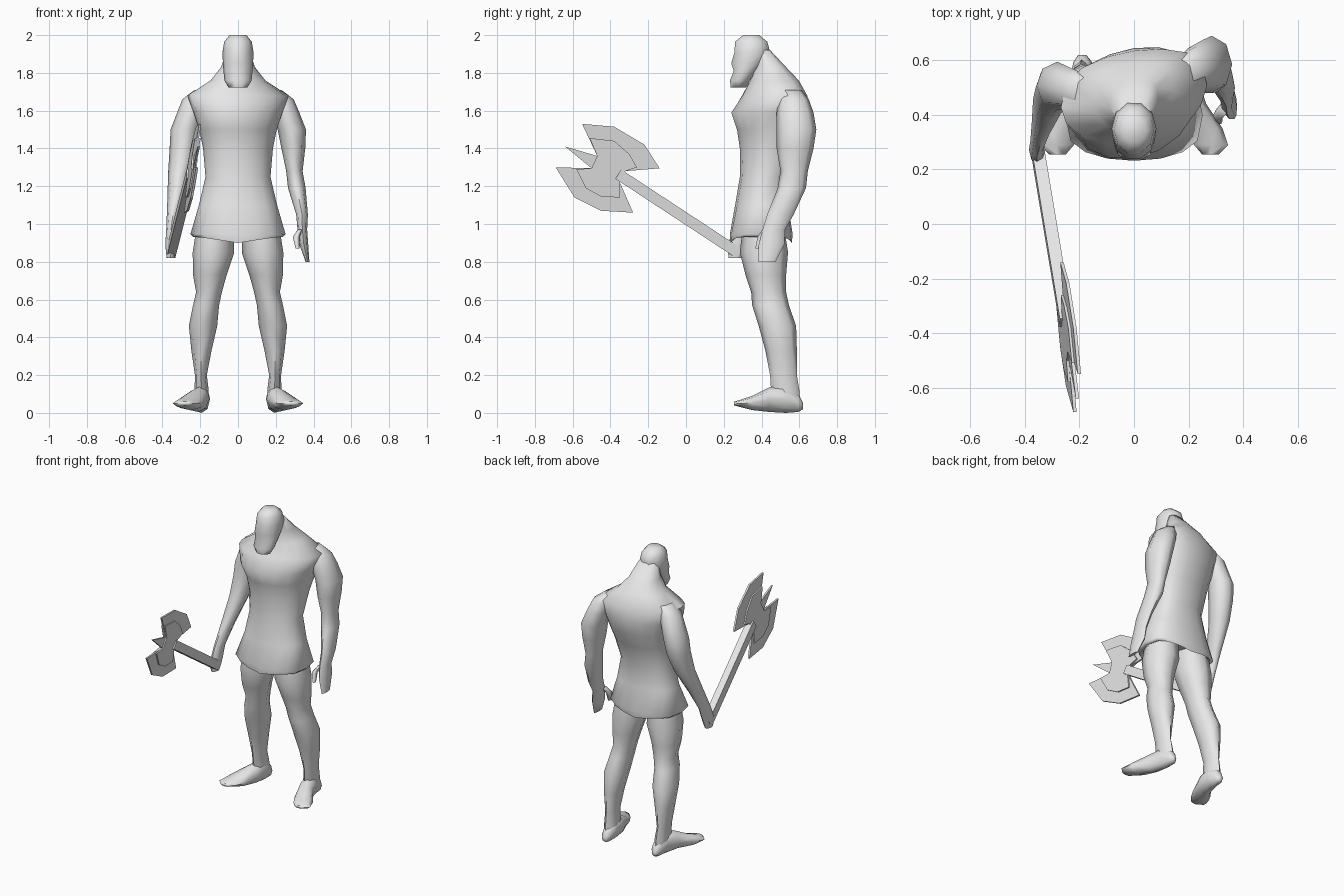
import bpy
import bmesh
from math import cos, sin, pi, radians
from mathutils import Vector

default_cube = bpy.data.objects.get("Cube")
if default_cube:
    bpy.data.objects.remove(default_cube, do_unlink=True)

# One plain grey for everything
grey = bpy.data.materials.new("plain grey")
grey.use_nodes = True
grey.diffuse_color = (0.8, 0.8, 0.8, 1)
grey.node_tree.nodes["Principled BSDF"].inputs["Base Color"].default_value = (0.8, 0.8, 0.8, 1)


def finish(name, bm, smooth_angle):
    """Turn a bmesh into a named, shaded object."""
    bmesh.ops.recalc_face_normals(bm, faces=bm.faces)
    mesh = bpy.data.meshes.new(name)
    bm.to_mesh(mesh)
    bm.free()
    mesh.materials.append(grey)
    obj = bpy.data.objects.new(name, mesh)
    bpy.context.collection.objects.link(obj)
    bpy.ops.object.select_all(action="DESELECT")
    obj.select_set(True)
    bpy.context.view_layer.objects.active = obj
    if smooth_angle:
        bpy.ops.object.shade_smooth_by_angle(angle=radians(smooth_angle))


def skin(name, rings, smooth_angle=70):
    """Bridge rings of points and cap both ends."""
    bm = bmesh.new()
    loops = [[bm.verts.new(p) for p in ring] for ring in rings]
    for lower, upper in zip(loops, loops[1:]):
        for i in range(len(lower)):
            j = (i + 1) % len(lower)
            bm.faces.new((lower[i], lower[j], upper[j], upper[i]))
    bm.faces.new(loops[0])
    bm.faces.new(loops[-1])
    finish(name, bm, smooth_angle)


def oval(a0, a1, b0, b1, sides, front=1, back=1):
    """Points of an oval that fills the given box; powers below 1 square off a half."""
    for i in range(sides):
        t = 2 * pi * i / sides
        s = sin(t)
        s = max(s, 0) ** back - max(-s, 0) ** front
        yield (a0 + a1) / 2 + (a1 - a0) / 2 * cos(t), (b0 + b1) / 2 + (b1 - b0) / 2 * s


def column(name, rows, sides=8, side=1):
    """Loft upright forms from rows of (z, x inner, x outer, y front, y back)."""
    skin(name, [
        [(side * x, y, z) for x, y in oval(x0, x1, y0, y1, sides)]
        for z, x0, x1, y0, y1 in rows])


# Torso with tunic: flat broad back, squared hem, left shoulder twisted back
torso_rows = [
    (0.98, .12, .32, .5),
    (0.9, .235, .235, .56),
    (0.945, .252, .232, .565),
    (1.1, .207, .26, .54),
    (1.25, .172, .285, .53),
    (1.4, .185, .285, .585),
    (1.5, .205, .27, .625),
    (1.59, .235, .24, .645),
    (1.68, .268, .3, .635),
    (1.76, .145, .34, .595),
    (1.83, .09, .35, .53),
    (1.92, .06, .36, .445),
]
torso_rings = []
for z, width, y0, y1 in torso_rows:
    front, back = (0.6, 0.6) if z < 1 else (1, 0.65)
    turn = 0.15 * min(1, max(0, (z - 1.1) / 0.5))
    rise = 0.03 if z == 0.9 else 0
    torso_rings.append([
        (x, y + turn * x, z + rise * min(1, abs(x) / 0.2))
        for x, y in oval(-width, width, y0, y1, 16, front, back)])
skin("torso_and_tunic", torso_rings)

# Head, with a nose ridge and jutting chin
head_rows = [
    (1.722, .05, .235, .32),
    (1.76, .072, .23, .34),
    (1.81, .077, .25, .38),
    (1.85, .08, .235, .42),
    (1.91, .082, .252, .45),
    (1.965, .073, .255, .435),
    (2.0, .045, .3, .39),
]
column("head", [(z, -w, w, y0, y1) for z, w, y0, y1 in head_rows], sides=10)

# Legs and feet, mirrored; each foot points outward
leg_rows = [
    (0.98, .02, .22, .3, .52),
    (0.85, .02, .24, .285, .54),
    (0.73, .06, .238, .315, .53),
    (0.64, .085, .222, .345, .53),
    (0.57, .1, .238, .35, .545),
    (0.46, .11, .26, .385, .583),
    (0.33, .14, .247, .42, .587),
    (0.2, .165, .228, .445, .587),
    (0.12, .155, .23, .45, .6),
    (0.05, .155, .225, .48, .605),
]
foot_rows = [
    (.62, .175, .205, .02, .05),
    (.595, .155, .222, .005, .1),
    (.53, .148, .235, 0, .15),
    (.44, .155, .265, .005, .135),
    (.35, .185, .325, .015, .09),
    (.29, .22, .345, .03, .07),
    (.255, .25, .31, .04, .06),
]
for label, side in (("left", 1), ("right", -1)):
    column(label + "_leg", leg_rows, side=side)
    skin(label + "_foot", [
        [(side * x, y, z) for x, z in oval(x0, x1, z0, z1, 8)]
        for y, x0, x1, z0, z1 in foot_rows])

# Left arm hangs behind the body, right arm reaches forward
column("left_arm", [
    (1.71, .15, .23, .51, .61),
    (1.66, .16, .295, .49, .65),
    (1.59, .18, .325, .48, .675),
    (1.5, .21, .36, .48, .69),
    (1.4, .23, .356, .48, .675),
    (1.28, .255, .342, .5, .645),
    (1.19, .265, .358, .485, .635),
    (1.05, .308, .37, .43, .57),
    (0.97, .315, .366, .405, .525),
    (0.89, .325, .372, .385, .52),
    (0.8, .358, .378, .385, .475),
])
column("left_thumb", [
    (0.97, .315, .345, .4, .45),
    (0.93, .29, .325, .375, .42),
    (0.87, .305, .325, .365, .395),
], sides=6)
column("right_arm", [
    (1.71, .15, .23, .44, .54),
    (1.66, .16, .295, .42, .57),
    (1.5, .205, .357, .42, .595),
    (1.4, .22, .362, .41, .58),
    (1.27, .25, .37, .385, .53),
    (1.1, .3, .375, .31, .43),
    (0.97, .33, .38, .25, .36),
    (0.89, .325, .385, .22, .325),
    (0.82, .335, .378, .225, .295),
], side=-1)


# Axe: every part lies in one slanted plane
def on_axe(y, z, offset=0):
    x = -0.355 - 0.086 * (y - 0.27) + 0.122 * (z - 0.84)
    return Vector((x + offset, y, z))


def plate(name, outline, thickness):
    """Flat plate cut to an outline in the axe plane."""
    skin(name, [[on_axe(y, z, h) for y, z in outline]
                for h in (-thickness / 2, thickness / 2)], smooth_angle=0)


plate("axe_blades", [
    (-.55, 1.53), (-.38, 1.515), (-.22, 1.42), (-.14, 1.295), (-.32, 1.28),
    (-.35, 1.22), (-.28, 1.06), (-.45, 1.07), (-.59, 1.14), (-.69, 1.3),
    (-.5, 1.295), (-.64, 1.41), (-.47, 1.36),
], 0.012)
plate("axe_core", [
    (-.51, 1.455), (-.38, 1.44), (-.3, 1.37), (-.26, 1.3), (-.32, 1.28),
    (-.35, 1.22), (-.35, 1.14), (-.45, 1.145), (-.53, 1.19), (-.58, 1.29),
    (-.5, 1.295), (-.47, 1.36),
], 0.03)

butt, neck = on_axe(.28, .845), on_axe(-.36, 1.265)
along = (neck - butt).normalized()
across = along.cross(Vector((1, 0, 0))).normalized() * 0.029
thick = along.cross(across) * 0.8
skin("axe_handle", [
    [end + across * a + thick * b for a, b in ((-1, -1), (1, -1), (1, 1), (-1, 1))]
    for end in (butt, neck)], smooth_angle=0)
